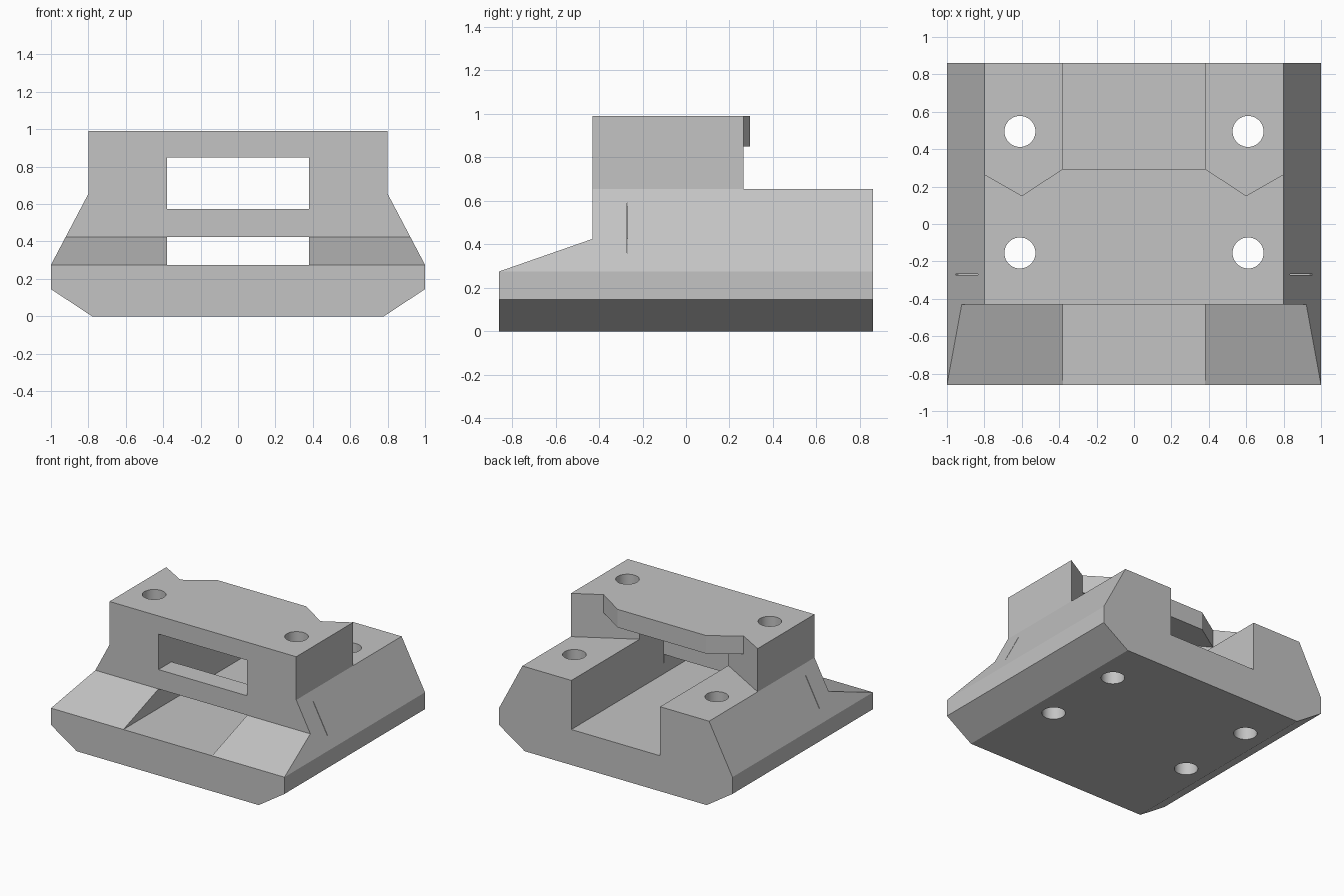
import bpy, bmesh
from mathutils import Vector

if "Cube" in bpy.data.objects:
    bpy.data.objects.remove(bpy.data.objects["Cube"], do_unlink=True)

grey = bpy.data.materials.new("light grey")
grey.use_nodes = True
colour = (0.55, 0.55, 0.55, 1)
grey.diffuse_color = colour
grey.node_tree.nodes["Principled BSDF"].inputs["Base Color"].default_value = colour


def mirrored(half):
    """Complete a right-hand outline with its reflection."""
    return half + [(-u, v) for u, v in reversed(half)]


def prism(name, outline, axis, start, end):
    """Extrude a 2D outline along the x, y or z axis."""
    place = {"x": lambda u, v: (start, u, v),
             "y": lambda u, v: (u, start, v),
             "z": lambda u, v: (u, v, start)}[axis]
    bm = bmesh.new()
    face = bm.faces.new([bm.verts.new(place(u, v)) for u, v in outline])
    grown = bmesh.ops.extrude_face_region(bm, geom=[face])["geom"]
    shift = Vector([(end - start) * (axis == a) for a in "xyz"])
    bmesh.ops.translate(bm, vec=shift,
                        verts=[g for g in grown if isinstance(g, bmesh.types.BMVert)])
    bmesh.ops.recalc_face_normals(bm, faces=bm.faces)
    mesh = bpy.data.meshes.new(name)
    bm.to_mesh(mesh)
    bm.free()
    obj = bpy.data.objects.new(name, mesh)
    bpy.context.collection.objects.link(obj)
    return obj


def cut(body, cutter):
    """Subtract a cutter and discard it."""
    cutter.hide_render = True
    mod = body.modifiers.new("cut", "BOOLEAN")
    mod.solver = "EXACT"
    mod.object = cutter
    bpy.context.view_layer.objects.active = body
    bpy.ops.object.modifier_apply(modifier=mod.name)
    bpy.data.objects.remove(cutter, do_unlink=True)


# Chamfered block with sloped shoulders
body = prism("mount_body", mirrored([(0.78, 0), (1, 0.145), (1, 0.275),
                                     (0.8, 0.655), (0.8, 0.99)]), "y", -0.86, 0.86)

# Sloping front ledge
cut(body, prism("ledge_cut", [(-1.29, 0.125), (-0.43, 0.425), (-0.43, 1.2), (-1.29, 1.2)],
                "x", -1.5, 1.5))

# Rear deck with slanted walls, then the lip above it
cut(body, prism("deck_cut", mirrored([(0.38, 0.025), (1.1, 0.4375), (1.1, 1)]),
                "z", 0.655, 0.85))
cut(body, prism("lip_cut", mirrored([(0.38, 0.295), (0.6, 0.151), (1.1, 0.4375), (1.1, 1)]),
                "z", 0.84, 1.2))

# Central channel and window, leaving a crossbar at the front
cut(body, prism("channel_cut", [(-1, 0.275), (1, 0.275), (1, 0.85), (-1, 0.85),
                                (-1, 0.575), (-0.27, 0.575), (-0.27, 0.425), (-1, 0.425)],
                "x", -0.38, 0.38))

for side in (-1, 1):
    # Narrow slits through the sides
    cut(body, prism("slit_cut", [(-0.272, 0.36), (-0.268, 0.36), (-0.268, 0.59), (-0.272, 0.59)],
                    "x", side * 0.3, side * 1.2))
    # Vertical screw holes
    for y in (-0.155, 0.495):
        bpy.ops.mesh.primitive_cylinder_add(vertices=40, radius=0.083, depth=3,
                                            location=(side * 0.61, y, 0.5))
        cut(body, bpy.context.object)

body.data.materials.clear()
body.data.materials.append(grey)
for poly in body.data.polygons:
    poly.material_index = 0
bpy.ops.object.select_all(action="DESELECT")
body.select_set(True)
bpy.context.view_layer.objects.active = body
bpy.ops.object.shade_smooth_by_angle(angle=0.35)
